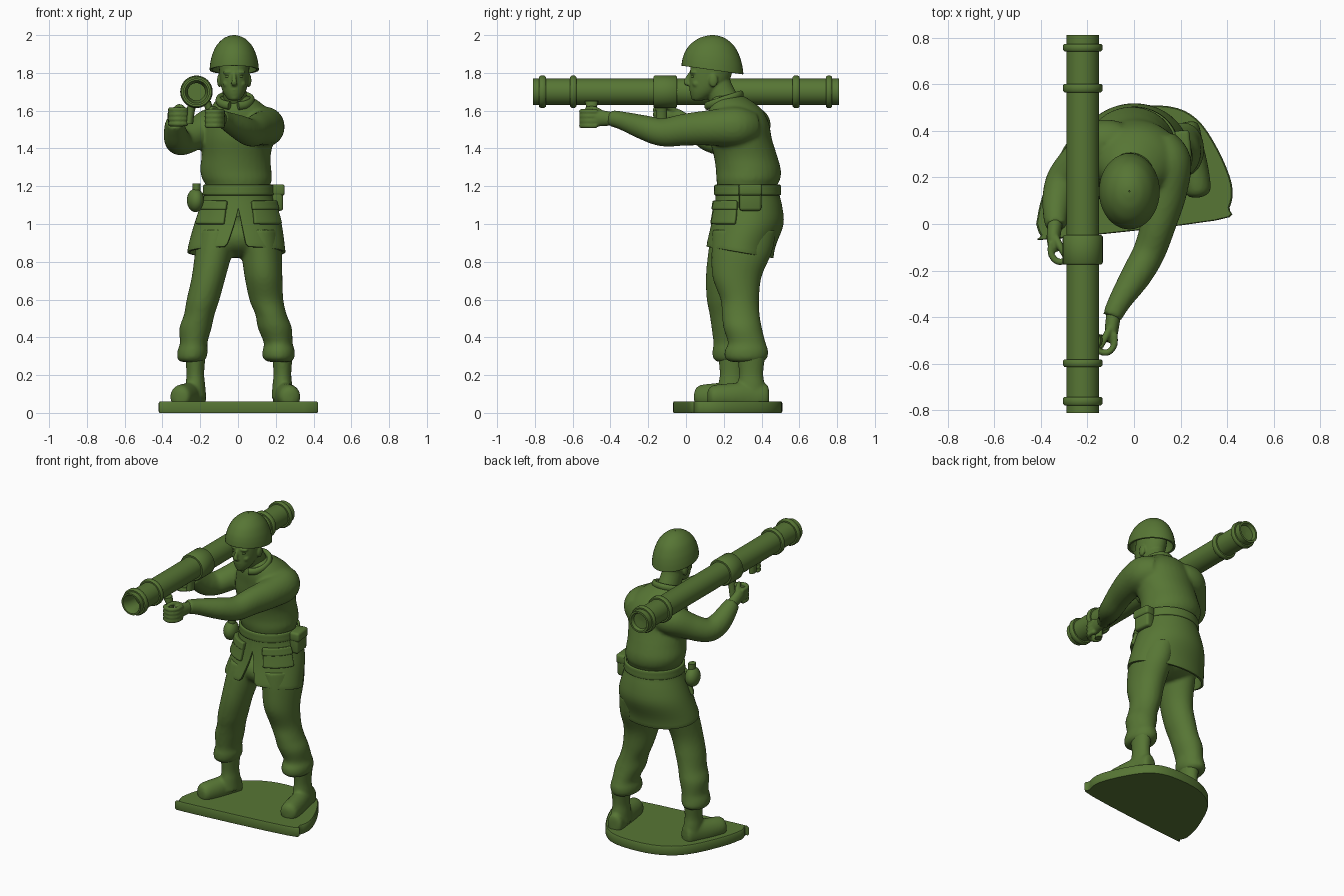
import bpy, bmesh, math
from mathutils import Vector as V, Matrix

if "Cube" in bpy.data.objects:
    bpy.data.objects.remove(bpy.data.objects["Cube"])

green = bpy.data.materials.new("army_green")
green.use_nodes = True
COL = (0.095, 0.18, 0.035, 1)
green.diffuse_color = COL
green.node_tree.nodes["Principled BSDF"].inputs["Base Color"].default_value = COL


def finish(bm, name):
    bmesh.ops.recalc_face_normals(bm, faces=bm.faces[:])
    me = bpy.data.meshes.new(name)
    bm.to_mesh(me)
    bm.free()
    ob = bpy.data.objects.new(name, me)
    bpy.context.collection.objects.link(ob)
    me.materials.append(green)
    bpy.ops.object.select_all(action="DESELECT")
    ob.select_set(True)
    bpy.context.view_layer.objects.active = ob
    bpy.ops.object.shade_smooth_by_angle(angle=math.radians(42))
    return ob


def bridge(name, rows, closed=True, caps=True):
    """Skin rows of points into a surface."""
    bm = bmesh.new()
    rows = [[bm.verts.new(p) for p in r] for r in rows]
    n = len(rows[0])
    for a, b in zip(rows, rows[1:]):
        for i in range(n if closed else n - 1):
            j = (i + 1) % n
            bm.faces.new((a[i], a[j], b[j], b[i]))
    if caps:
        bm.faces.new(rows[0])
        bm.faces.new(rows[-1])
    return finish(bm, name)


def ring(c, u, v, n=32):
    return [V(c) + V(u) * math.cos(t) + V(v) * math.sin(t)
            for t in (2 * math.pi * i / n for i in range(n))]


def spline(keys, n=5):
    """Catmull-Rom through tuples of equal length."""
    k = [keys[0]] + list(keys) + [keys[-1]]
    out = []
    for a, b, c, d in zip(k, k[1:], k[2:], k[3:]):
        for s in range(n):
            t = s / n
            out.append([q + t * (r - p) / 2 + t * t * (p - 2.5 * q + 2 * r - w / 2)
                        + t ** 3 * (1.5 * (q - r) + (w - p) / 2)
                        for p, q, r, w in zip(a, b, c, d)])
    return out + [list(keys[-1])]


def stack(name, keys, tilt=0):
    """Horizontal elliptical sections: z, x, y, rx, ry."""
    return bridge(name, [ring((x, y, z), (rx, 0, 0), (0, ry, -tilt * ry))
                         for z, x, y, rx, ry in spline(keys)])


def limb(name, keys, n=24):
    """Sections square to a path: x, y, z, side radius, up radius."""
    pts = spline(keys)
    rows = []
    for i, p in enumerate(pts):
        t = V(pts[min(i + 1, len(pts) - 1)][:3]) - V(pts[max(i - 1, 0)][:3])
        side = t.cross(V((0, 0, 1))).normalized()
        up = side.cross(t).normalized()
        rows.append(ring(p[:3], side * p[3], up * p[4], n))
    return bridge(name, rows)


def ball(name, c, r, rot=0):
    bm = bmesh.new()
    bmesh.ops.create_uvsphere(bm, u_segments=24, v_segments=14, radius=1)
    bm.transform(Matrix.Translation(c) @ Matrix.Rotation(rot, 4, "Z") @ Matrix.Diagonal((*r, 1)))
    return finish(bm, name)


def box(name, c, s, rot=0, bevel=0.015):
    bm = bmesh.new()
    bmesh.ops.create_cube(bm, size=1)
    bm.transform(Matrix.Translation(c) @ Matrix.Rotation(rot, 4, "Z") @ Matrix.Diagonal((*s, 1)))
    bmesh.ops.bevel(bm, geom=bm.edges[:], offset=bevel, segments=3, affect="EDGES", profile=0.5)
    return finish(bm, name)


def fuse(name, parts, voxel=0.011, rounds=5):
    """Join parts into one sculpted skin."""
    bpy.ops.object.select_all(action="DESELECT")
    for p in parts:
        p.select_set(True)
    bpy.context.view_layer.objects.active = parts[0]
    bpy.ops.object.join()
    ob = parts[0]
    ob.name = name
    m = ob.modifiers.new("skin", "REMESH")
    m.mode, m.voxel_size, m.use_smooth_shade = "VOXEL", voxel, True
    m = ob.modifiers.new("soften", "SMOOTH")
    m.factor, m.iterations = 0.5, rounds


# Ground plate
outline = [(-.42, 0), (-.39, .13), (-.3, .33), (-.2, .44), (-.05, .5), (.15, .505), (.27, .45),
           (.36, .32), (.42, .17), (.41, .07), (.35, .015), (-.35, -.065), (-.4, -.05)]
loop = spline(outline + outline[:1], 4)[:-1]
bridge("base", [[V((x * s, .2 + (y - .2) * s, z)) for x, y in loop]
                for z, s in ((0, .99), (.008, 1), (.052, 1), (.06, .985))])

# Trousers with gathered cuffs
right_leg = stack("right_leg", [
    (.27, -.245, .24, .06, .075), (.29, -.245, .243, .077, .1), (.33, -.24, .24, .08, .1),
    (.37, -.235, .24, .073, .095), (.45, -.225, .235, .085, .1), (.52, -.205, .225, .081, .1),
    (.6, -.185, .215, .087, .105), (.72, -.155, .215, .09, .11), (.87, -.125, .25, .1, .13),
    (.97, -.11, .28, .1, .14)])
left_leg = stack("left_leg", [
    (.27, .22, .32, .06, .085), (.29, .215, .318, .083, .112), (.33, .215, .32, .085, .115),
    (.37, .213, .322, .076, .1), (.45, .195, .3, .09, .102), (.52, .175, .29, .083, .1),
    (.6, .15, .285, .09, .102), (.72, .135, .27, .1, .13), (.85, .125, .295, .108, .16),
    (.97, .11, .31, .11, .17)])
fuse("trousers", [right_leg, left_leg, ball("hips", (0, .3, .93), (.2, .16, .11))])

# Boots
for side, shaft, heel, toe in (("right", (-.226, .243), (-.212, .3), (-.315, .055)),
                               ("left", (.235, .345), (.23, .42), (.278, .12))):
    leg = stack(side + "_shaft", [(.08, *shaft, .058, .08), (.15, *shaft, .052, .072),
                                  (.21, *shaft, .047, .064), (.31, *shaft, .055, .075)])
    h, t = V(heel), V(toe)
    foot = limb(side + "_foot", [(*h.lerp(t, f), .085, w, k) for f, w, k in (
        (-.06, .02, .04), (0, .048, .07), (.3, .054, .08), (.6, .06, .072), (.88, .058, .064),
        (.98, .045, .05), (1.02, .015, .025))])
    fuse(side + "_boot", [leg, foot], .009, 3)

# Jacket body and sleeves
torso = stack("torso", [
    (1.17, 0, .325, .165, .15), (1.21, 0, .325, .172, .16), (1.24, -.005, .33, .185, .17),
    (1.29, -.012, .33, .188, .172), (1.36, -.01, .315, .183, .168), (1.45, 0, .29, .19, .165),
    (1.53, .01, .28, .19, .16), (1.6, .005, .262, .16, .145), (1.65, -.005, .24, .115, .11),
    (1.68, -.012, .22, .07, .08)])
left_arm = limb("left_arm", [
    (.11, .36, 1.51, .07, .08), (.145, .27, 1.515, .1, .105), (.14, .14, 1.51, .088, .095),
    (.105, 0, 1.5, .076, .085), (.065, -.12, 1.485, .07, .075), (.01, -.22, 1.51, .066, .066),
    (-.06, -.33, 1.545, .05, .05), (-.095, -.4, 1.562, .042, .043)])
right_arm = limb("right_arm", [
    (-.06, .36, 1.52, .08, .09), (-.14, .35, 1.52, .095, .095), (-.23, .28, 1.47, .08, .08),
    (-.3, .2, 1.435, .072, .072), (-.325, .12, 1.455, .068, .07), (-.335, .04, 1.51, .056, .058),
    (-.335, -.01, 1.545, .045, .046)])
fuse("jacket", [torso, left_arm, right_arm])
limb("collar", [(-.015 + .088 * math.cos(a), .2 + .09 * math.sin(a), 1.655 + .03 * math.sin(a), .016, .022)
                for a in (math.radians(30 * i - 80) for i in range(12))], 12)

# Jacket skirt, belt and pockets follow one flared profile
flare = spline([(.8, -.008, .28, .262, .178), (.88, -.008, .288, .253, .182), (1, 0, .325, .228, .188),
                (1.1, .002, .33, .196, .175), (1.16, .003, .326, .178, .165), (1.24, .003, .326, .176, .165)])


def on_skirt(angle, z, out=0):
    i = next((i for i in range(len(flare) - 2) if flare[i + 1][0] >= z), len(flare) - 2)
    a, b = flare[i], flare[i + 1]
    f = (z - a[0]) / (b[0] - a[0])
    _, x, y, rx, ry = [p + f * (q - p) for p, q in zip(a, b)]
    return V((x + (rx + out) * math.cos(angle), y + (ry + out) * math.sin(angle), z))


def wrap(name, start, end, low, high, out, thick, rows=8, bevel=.006):
    """Cloth patch over the skirt between two angles and two heights."""
    full = end - start == 360
    n = 96 if full else 16
    angles = [math.radians(start + (end - start) * i / n) for i in range(n if full else n + 1)]
    grid = [[on_skirt(a, low(a) + (high - low(a)) * r / rows, out) for a in angles]
            for r in range(rows + 1)]
    ob = bridge(name, grid, full, False)
    m = ob.modifiers.new("thickness", "SOLIDIFY")
    m.thickness, m.offset = thick, 0
    m = ob.modifiers.new("soft_edge", "BEVEL")
    m.width, m.segments = bevel, 2


def hem(a):
    z = .85 - .03 * math.sin(a)
    return max(z, 1.08 - .95 * abs(math.cos(a))) if math.sin(a) < 0 else z


wrap("jacket_skirt", 0, 360, hem, 1.18, -.004, .014, 14, .004)
wrap("belt", 0, 360, lambda a: 1.152, 1.208, .004, .016, 3)
for side, a, b in (("right", 202, 252), ("left", 291, 341)):
    wrap(side + "_pocket", a, b, lambda t: 1.0, 1.11, .01, .024)
    wrap(side + "_pocket_flap", a - 1, b + 1, lambda t: 1.075, 1.122, .014, .028, 4)

# Belt gear
box("hip_pouch", (.205, .34, 1.135), (.06, .115, .13), .1)
box("hip_pouch_flap", (.209, .34, 1.18), (.068, .123, .06), .1)
ball("canteen", (-.225, .25, 1.125), (.045, .062, .062), .2)
stack("canteen_neck", [(1.17, -.22, .25, .022, .026), (1.215, -.22, .25, .022, .026)])

# Head
skull = stack("skull", [
    (1.655, -.02, .065, .026, .03), (1.67, -.02, .078, .042, .05), (1.7, -.02, .098, .06, .078),
    (1.74, -.02, .118, .072, .1), (1.79, -.02, .13, .078, .111), (1.85, -.02, .14, .08, .112),
    (1.9, -.02, .14, .07, .1)])
neck = limb("neck", [(-.01, .235, 1.6, .066, .075), (-.02, .17, 1.72, .062, .075), (-.02, .15, 1.8, .06, .075)])
face = [skull, neck, limb("nose", [(-.02, .025, 1.8, .008, .01), (-.02, .005, 1.762, .012, .014),
                                   (-.02, .002, 1.745, .017, .012), (-.02, .03, 1.735, .01, .008)], 12),
        ball("upper_lip", (-.02, .03, 1.712), (.026, .013, .006)),
        ball("lower_lip", (-.02, .033, 1.698), (.022, .013, .007)),
        ball("chin", (-.02, .05, 1.672), (.024, .024, .018))]
for s in (-1, 1):
    face += [ball("brow", (-.02 + s * .034, .036, 1.803), (.028, .014, .009), s * .3),
             ball("cheek", (-.02 + s * .04, .058, 1.742), (.022, .025, .02)),
             ball("ear", (-.02 + s * .078, .145, 1.76), (.013, .024, .036))]
fuse("head", face, .006, 2)
for s in (-1, 1):
    ball("eye", (-.02 + s * .033, .037, 1.781), (.014, .01, .008))

# Helmet: domed shell with a dropped rear rim
dome = spline([(1.815, 1.0, .14), (1.825, 1.0, .14), (1.86, .965, .12), (1.9, .885, .09),
               (1.945, .72, .05), (1.98, .46, .02), (1.996, .2, 0), (2.0, .02, 0)])
shell = bridge("helmet", [ring((-.02, .14, z), (.13 * k, 0, 0), (0, .163 * k, -.163 * k * tilt), 40)
                          for z, k, tilt in dome], caps=False)
m = shell.modifiers.new("thickness", "SOLIDIFY")
m.thickness, m.offset = .014, -1

# Launcher tube turned around its long axis
turned = [(.004, -.7), (.046, -.7), (.046, -.765), (.06, -.81), (.07, -.81)]
for y, half, r in ((-.76, .018, .085), (-.597, .016, .085), (-.11, .063, .086), (.583, .018, .085), (.757, .016, .085)):
    turned += [(.07, y - half), (r - .006, y - half), (r, y - half + .007),
               (r, y + half - .007), (r - .006, y + half), (.07, y + half)]
turned += [(.07, .81), (.058, .81), (.05, .79), (.004, .785)]
bridge("launcher_tube", [ring((-.22, y, 1.7), (r, 0, 0), (0, 0, r), 40) for r, y in turned])


# Hands closed around the grips; s is the outer side
def hand(name, x, y, z, s, wrist):
    parts = [limb("palm", [(*wrist, .032, .034), (x + s * .03, y + .045, z, .03, .042),
                           (x + s * .025, y, z, .026, .046), (x + s * .02, y - .02, z, .015, .035)])]
    for i in range(4):
        h = z + .035 - .025 * i
        parts.append(limb("finger", [(x + s * .042, y + .02, h, .013, .013), (x + s * .04, y - .03, h, .014, .014),
                                     (x + s * .01, y - .062, h, .014, .014), (x - s * .035, y - .05, h, .013, .013),
                                     (x - s * .042, y - .02, h, .01, .01)], 12))
    parts.append(limb("thumb", [(x + s * .02, y + .04, z + .03, .016, .016), (x, y, z + .05, .015, .015),
                                (x - s * .02, y - .04, z + .05, .012, .011)], 12))
    fuse(name, parts, .006, 2)


hand("left_hand", -.125, -.49, 1.56, 1, (-.085, -.37, 1.555))
hand("right_hand", -.315, -.1, 1.57, -1, (-.336, .02, 1.535))
stack("front_grip", [(1.51, -.14, -.5, .02, .026), (1.6, -.15, -.5, .02, .026), (1.65, -.17, -.5, .026, .036)])
stack("rear_grip", [(1.53, -.26, -.13, .022, .03), (1.6, -.25, -.13, .022, .03), (1.66, -.235, -.13, .026, .036)])
